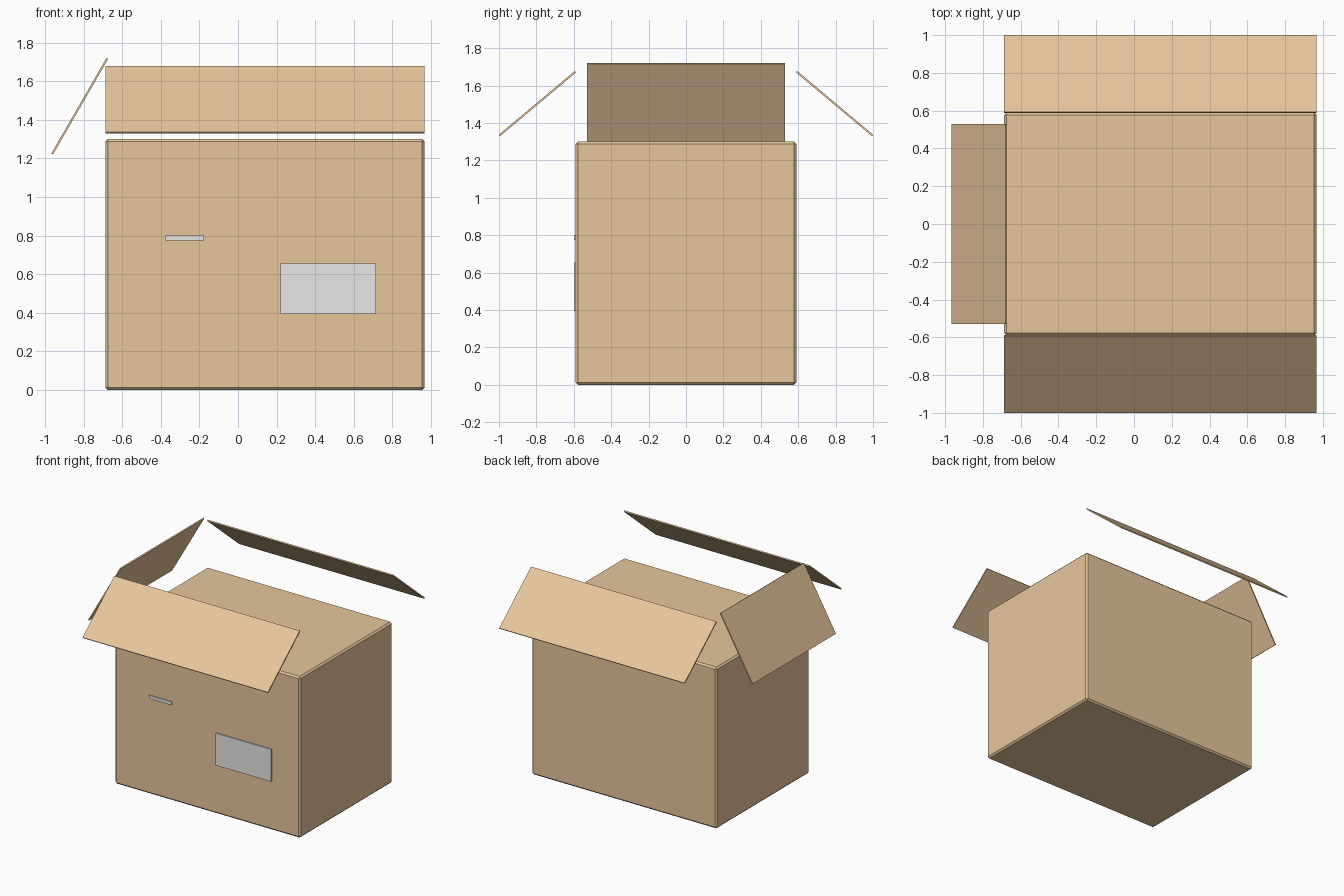
import bpy
import math

default_cube = bpy.data.objects.get("Cube")
if default_cube:
    bpy.data.objects.remove(default_cube, do_unlink=True)


def make_material(name, rgb):
    mat = bpy.data.materials.new(name)
    mat.use_nodes = True
    color = (*rgb, 1.0)
    mat.diffuse_color = color
    shader = next(n for n in mat.node_tree.nodes if n.type == 'BSDF_PRINCIPLED')
    shader.inputs["Base Color"].default_value = color
    return mat


def make_box(name, size, center, material, tilt=(0, 0, 0)):
    bpy.ops.mesh.primitive_cube_add(size=1)
    obj = bpy.context.object
    obj.name = name
    obj.data.name = name
    obj.scale = size
    bpy.ops.object.transform_apply(location=False, rotation=False, scale=True)
    obj.location = center
    obj.rotation_euler = [math.radians(a) for a in tilt]
    obj.data.materials.append(material)
    return obj


cardboard = make_material("cardboard", (0.80, 0.565, 0.333))
label_grey = make_material("label_grey", (0.80, 0.80, 0.79))

WIDTH, DEPTH, HEIGHT = 1.654, 1.18, 1.30
CENTER_X = 0.14
THICKNESS = 0.01

# Carton body with chamfered edges
body = make_box("carton_body", (WIDTH, DEPTH, HEIGHT),
                (CENTER_X, 0, HEIGHT / 2), cardboard)
bevel = body.modifiers.new("edge_chamfer", 'BEVEL')
bevel.width = 0.013
bevel.segments = 1

# Long flaps, mirrored front to back, sloping up towards the middle
for name, side in (("front_flap", -1), ("back_flap", 1)):
    make_box(name, (WIDTH, 0.531, THICKNESS),
             (CENTER_X, side * 0.794, 1.504), cardboard, (-side * 40, 0, 0))

# Short flap on the right side
make_box("right_flap", (0.572, 1.06, THICKNESS),
         (-0.82, 0, 1.47), cardboard, (0, -60, 0))

# Paper label and thin strip on the front
plate_y = -DEPTH / 2 - 0.0045
make_box("shipping_label", (0.495, 0.009, 0.26),
         (0.468, plate_y, 0.525), label_grey)
make_box("front_strip", (0.20, 0.009, 0.026),
         (-0.275, plate_y, 0.787), label_grey)
